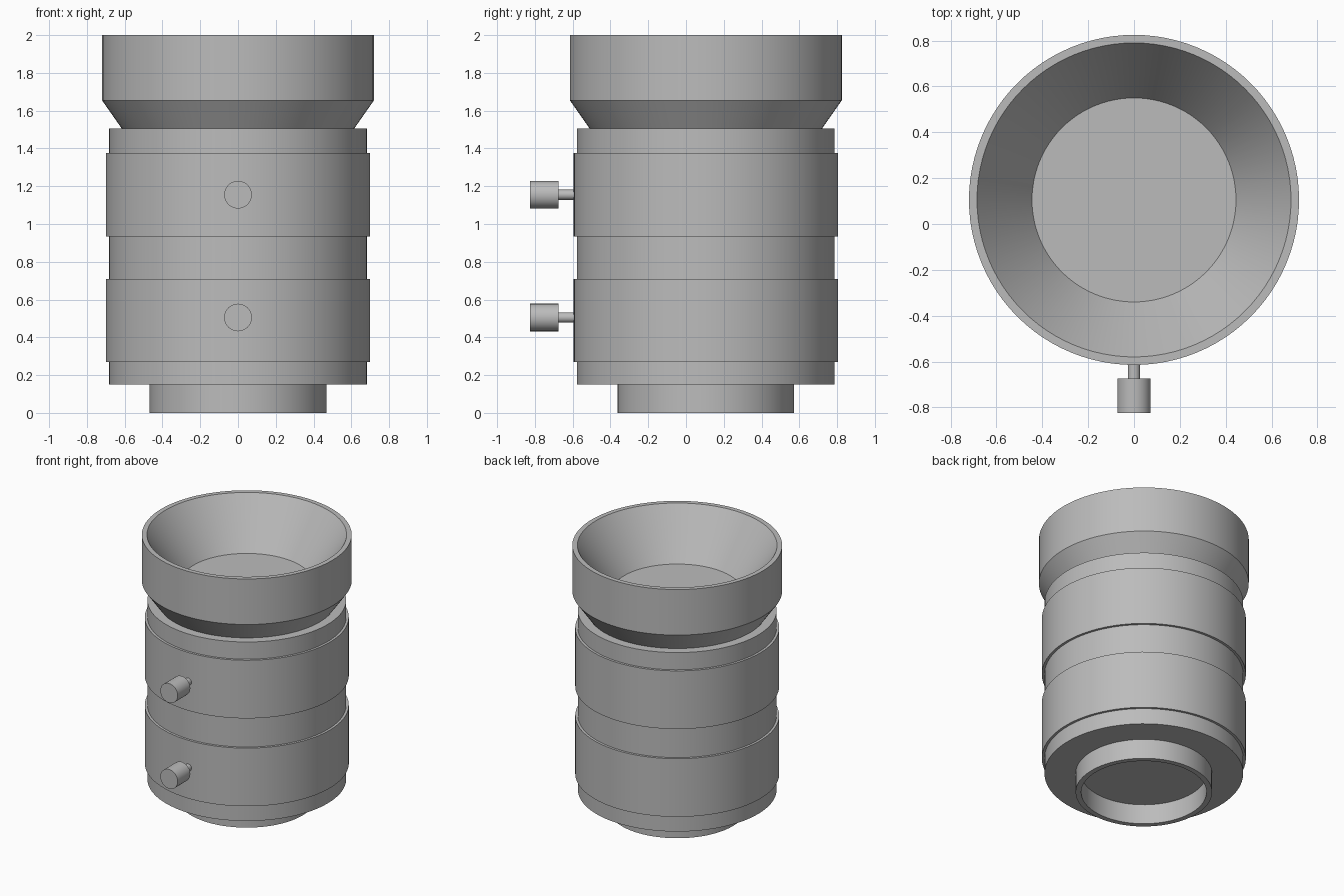
import bpy, bmesh
from math import pi, radians
from mathutils import Matrix, Vector

if "Cube" in bpy.data.objects:
    bpy.data.objects.remove(bpy.data.objects["Cube"], do_unlink=True)

AXIS_Y = 0.105

grey = bpy.data.materials.new("satin_grey")
grey.use_nodes = True
colour = (0.5, 0.5, 0.5, 1)
grey.diffuse_color = colour
grey.node_tree.nodes["Principled BSDF"].inputs["Base Color"].default_value = colour


def lathe(name, profile, matrix, steps=96, closed=False):
    """Turn a (radius, height) profile around the local z axis."""
    bm = bmesh.new()
    verts = [bm.verts.new((r, 0, h)) for r, h in profile]
    edges = [bm.edges.new(pair) for pair in zip(verts, verts[1:])]
    if closed:
        edges.append(bm.edges.new((verts[-1], verts[0])))
    bmesh.ops.spin(bm, geom=verts + edges, cent=(0, 0, 0), axis=(0, 0, 1),
                   angle=2 * pi, steps=steps)
    bmesh.ops.remove_doubles(bm, verts=bm.verts, dist=0.0001)
    bmesh.ops.recalc_face_normals(bm, faces=bm.faces)
    mesh = bpy.data.meshes.new(name)
    bm.to_mesh(mesh)
    bm.free()
    mesh.materials.append(grey)
    obj = bpy.data.objects.new(name, mesh)
    obj.matrix_world = matrix
    bpy.context.collection.objects.link(obj)
    bpy.ops.object.select_all(action="DESELECT")
    obj.select_set(True)
    bpy.context.view_layer.objects.active = obj
    bpy.ops.object.shade_smooth_by_angle(angle=radians(25))
    return obj


upright = Matrix.Translation((0, AXIS_Y, 0))

# Barrel with two raised grip rings
R, GRIP = 0.682, 0.70
barrel = [(0, 0.15), (R, 0.15)]
for low, high in ((0.27, 0.71), (0.935, 1.375)):
    barrel += [(R, low), (GRIP, low), (GRIP, high), (R, high)]
barrel += [(R, 1.505), (0, 1.505)]
lathe("barrel", barrel, upright)

# Flared front hood with a conical recess and flat floor
lathe("front_hood", [(0.615, 1.505), (0.72, 1.655), (0.72, 2), (0.685, 2),
                     (0.445, 1.65), (0, 1.65)], upright)

# Hollow rear mount
lathe("rear_mount", [(0.468, 0.15), (0.468, 0), (0.43, 0), (0.43, 0.15)],
      upright, closed=True)

# Locking screws pointing to the front
for name, z in (("lower", 0.505), ("upper", 1.155)):
    turn = Matrix.Translation((0, 0, z)) @ Matrix.Rotation(radians(90), 4, "X")
    lathe(name + "_locking_screw",
          [(0, 0.58), (0.027, 0.58), (0.027, 0.675), (0.073, 0.675),
           (0.073, 0.825), (0, 0.825)], turn, steps=48)
